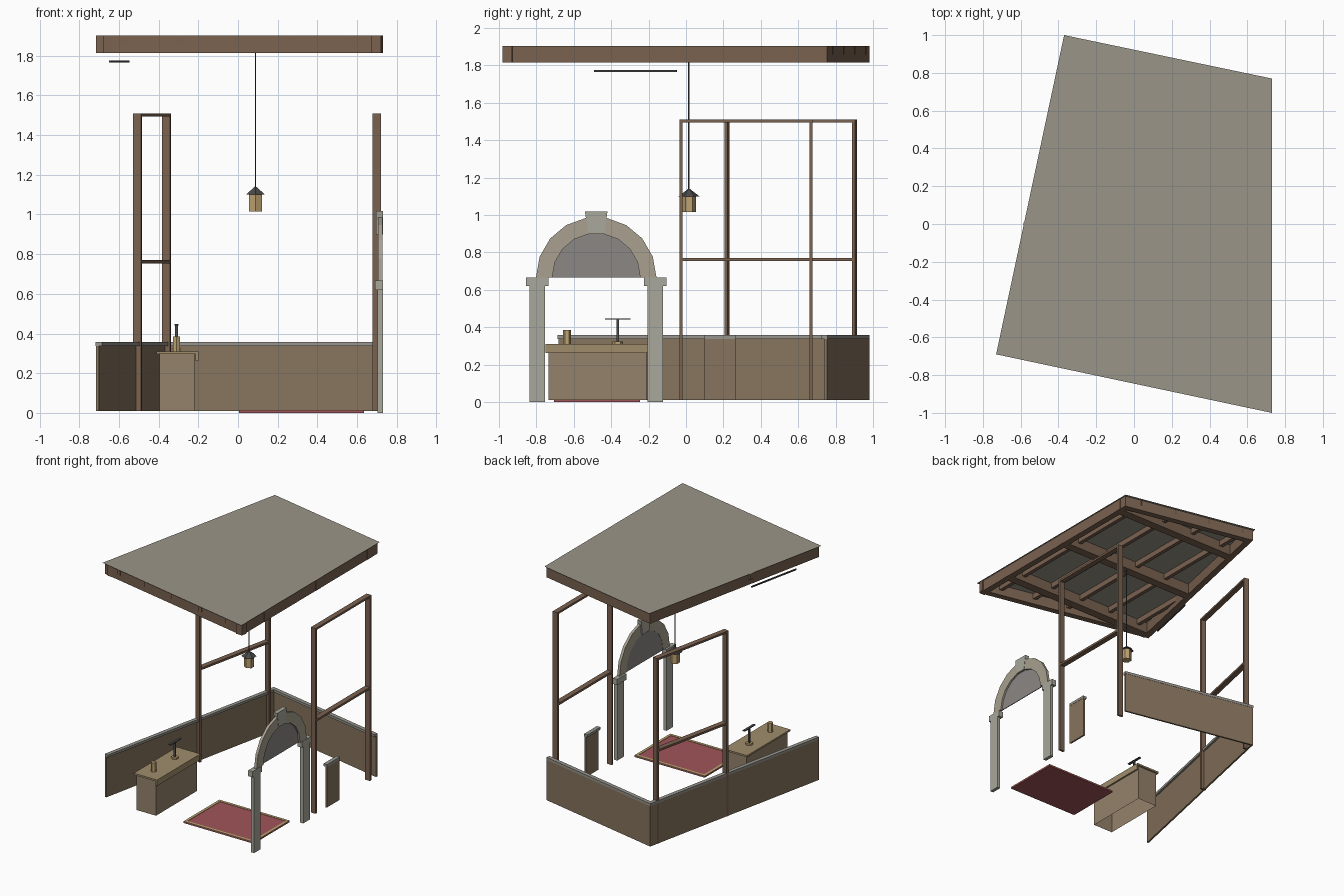
import bpy, bmesh, math
from mathutils import Matrix, Vector

if "Cube" in bpy.data.objects:
    bpy.data.objects.remove(bpy.data.objects["Cube"])


def mat(name, hexcol):
    m = bpy.data.materials.new(name)
    ch = [int(hexcol[i:i + 2], 16) / 255 for i in (0, 2, 4)]
    m.diffuse_color = [(c / 12.92 if c < 0.04 else ((c + 0.055) / 1.055) ** 2.4) for c in ch] + [1]
    m.use_nodes = True
    m.node_tree.nodes["Principled BSDF"].inputs["Base Color"].default_value = m.diffuse_color
    return m


WOOD = mat("wood", "7A6250")
PANEL = mat("panel", "87745E")
COUNTER = mat("counter_wood", "94826B")
TOP = mat("counter_top", "A08D6C")
STONE = mat("stone", "A9A89C")
VOUSS = mat("arch_stone", "A8A090")
TYMP = mat("tympanum", "8C8785")
ROOF = mat("roof", "9A9588")
RED = mat("rug_red", "A05558")
BRASS = mat("brass", "BCA272")
IRON = mat("iron", "4A4A4A")
CAP = mat("cap", "96948C")


def finish(name, bm, material):
    bmesh.ops.recalc_face_normals(bm, faces=bm.faces)
    me = bpy.data.meshes.new(name)
    bm.to_mesh(me)
    bm.free()
    ob = bpy.data.objects.new(name, me)
    me.materials.append(material)
    bpy.context.collection.objects.link(ob)
    return ob


def box(name, x0, x1, y0, y1, z0, z1, material, open_bottom=False):
    bm = bmesh.new()
    m = Matrix.Translation(((x0 + x1) / 2, (y0 + y1) / 2, (z0 + z1) / 2))
    bmesh.ops.create_cube(bm, size=1, matrix=m @ Matrix.Diagonal((x1 - x0, y1 - y0, z1 - z0, 1)))
    if open_bottom:
        low = [f for f in bm.faces if f.calc_center_median().z < z0 + 1e-5]
        bmesh.ops.delete(bm, geom=low, context='FACES_ONLY')
    return finish(name, bm, material)


def bar(name, p, q, width, z0, z1, material, off=0.0):
    # Straight timber from p to q in plan; off moves it to the left of p->q
    p, q = Vector(p), Vector(q)
    d = q - p
    n = Vector((-d.y, d.x)).normalized()
    c = (p + q) / 2 + n * off
    m = (Matrix.Translation((c.x, c.y, (z0 + z1) / 2)) @ Matrix.Rotation(math.atan2(d.y, d.x), 4, 'Z')
         @ Matrix.Diagonal((d.length, width, z1 - z0, 1)))
    bm = bmesh.new()
    bmesh.ops.create_cube(bm, size=1, matrix=m)
    return finish(name, bm, material)


def cone(name, x, y, z0, z1, r0, r1, sides, material):
    bm = bmesh.new()
    bmesh.ops.create_cone(bm, cap_ends=True, segments=sides, radius1=r0, radius2=r1, depth=z1 - z0,
                          matrix=Matrix.Translation((x, y, (z0 + z1) / 2)))
    return finish(name, bm, material)


def prism_x(name, pts, x0, x1, material):
    # (y, z) outline extruded along x
    bm = bmesh.new()
    f = bm.faces.new([bm.verts.new((x0, y, z)) for y, z in pts])
    r = bmesh.ops.extrude_face_region(bm, geom=[f])
    bmesh.ops.translate(bm, vec=(x1 - x0, 0, 0),
                        verts=[v for v in r['geom'] if isinstance(v, bmesh.types.BMVert)])
    return finish(name, bm, material)


# Plan of the room, anticlockwise from front left
FL, FR, BR, BL = (-0.715, -0.68), (0.72, -0.98), (0.72, 0.755), (-0.365, 0.98)

# Roof sheet
bm = bmesh.new()
bm.faces.new([bm.verts.new((x, y, 1.905)) for x, y in
              ((-0.73, -0.69), (0.73, -1.0), (0.73, 0.77), (-0.37, 1.0))])
finish("roof_sheet", bm, ROOF)

# Perimeter beams
for name, p, q in (("front", FL, FR), ("right", FR, BR), ("back", BR, BL), ("left", BL, FL)):
    bar(name + "_roof_beam", p, q, 0.05, 1.815, 1.903, WOOD, 0.025)


def left_x(y):
    return -0.715 + (y + 0.68) * 0.2108


# Cross beams and rafters
for i, y in enumerate((-0.66, 0.0, 0.66)):
    box(f"cross_beam_{i}", left_x(y) + 0.03, 0.722, y - 0.035, y + 0.035, 1.815, 1.902, WOOD)
for i in range(5):
    x = -0.57 + 0.285 * i
    y0 = -0.68 - 0.209 * (x + 0.715)
    y1 = min(0.98 - 0.2074 * (x + 0.365), -0.68 + (x + 0.715) / 0.2108)
    box(f"rafter_{i}", x - 0.015, x + 0.015, y0 - 0.004, y1, 1.858, 1.902, WOOD)

# Low panelled walls with caps
for name, p, q in (("left", BL, FL), ("back", BR, BL), ("right", (0.726, 0.10), (0.726, 0.265))):
    bar(name + "_low_wall", p, q, 0.014, 0.01, 0.338, PANEL, 0.007)
    bar(name + "_wall_cap", p, q, 0.032, 0.338, 0.358, CAP, 0.014)


# Tall window frames: two posts, head rail, middle rail
def frame(name, p, q):
    p, q = Vector(p), Vector(q)
    d = (q - p).normalized() * 0.009
    for i, c in enumerate((p, q)):
        bar(f"{name}_post_{i}", c - d, c + d, 0.043, 0.01, 1.51, WOOD)
    bar(name + "_head_rail", p, q, 0.043, 1.494, 1.51, WOOD)
    bar(name + "_middle_rail", p, q, 0.043, 0.753, 0.77, WOOD)


frame("right_frame", (0.699, -0.027), (0.699, 0.668))
frame("left_frame", (-0.507, 0.218), (-0.361, 0.90))

# Arch: pillars, capitals, ring blocks, keystone, infill
CY, CZ, RO, RI, N = -0.48, 0.667, 0.322, 0.235, 9


def polar(r, k):
    a = math.pi * k / N
    return (CY + r * math.cos(a), CZ + r * math.sin(a))


for side, s in (("near", -1), ("far", 1)):
    y = CY + s * 0.315
    box(side + "_arch_pillar", 0.702, 0.73, y - 0.042, y + 0.042, 0, 0.62, STONE)
    box(side + "_arch_capital", 0.69, 0.73, y - 0.06, y + 0.06, 0.62, 0.667, STONE)
for k in range(N):
    prism_x(f"arch_block_{k}", [polar(RI, k), polar(RO, k), polar(RO, k + 1), polar(RI, k + 1)],
            0.706, 0.728, VOUSS)
prism_x("keystone", [(CY - 0.043, 0.90), (CY + 0.043, 0.90), (CY + 0.06, 1.018), (CY - 0.06, 1.018)],
        0.696, 0.73, STONE)
prism_x("arch_infill", [polar(RI, k) for k in range(N + 1)], 0.708, 0.714, TYMP)

# Service counter
box("counter_body", -0.395, -0.22, -0.735, -0.21, 0.01, 0.298, COUNTER, True)
box("counter_top", -0.41, -0.20, -0.75, -0.195, 0.296, 0.31, TOP)
box("counter_lip", -0.213, -0.20, -0.75, -0.205, 0.262, 0.296, TOP)

# Cup and small balance on the counter
cone("cup", -0.31, -0.637, 0.31, 0.385, 0.021, 0.021, 6, BRASS)
cone("balance_base", -0.31, -0.365, 0.31, 0.325, 0.027, 0.027, 6, BRASS)
box("balance_stem", -0.318, -0.302, -0.371, -0.359, 0.325, 0.443, IRON)
box("balance_arm", -0.32, -0.30, -0.432, -0.297, 0.441, 0.448, IRON)

# Rug with trim
X0, X1, Y0, Y1 = 0.005, 0.635, -0.705, -0.247
box("rug", X0, X1, Y0, Y1, 0.0, 0.011, RED)
W = 0.022
for i, (a, b, c, d) in enumerate(((X0, X1, Y0, Y0 + W), (X0, X1, Y1 - W, Y1),
                                  (X0, X0 + W, Y0 + W, Y1 - W), (X1 - W, X1, Y0 + W, Y1 - W))):
    box(f"rug_trim_{i}", a, b, c, d, 0.010, 0.014, BRASS)

# Hanging lantern
LX, LY = 0.088, 0.016
cone("lantern_cord", LX, LY, 1.13, 1.815, 0.004, 0.004, 6, IRON)
cone("lantern_hood", LX, LY, 1.10, 1.14, 0.056, 0.004, 6, IRON)
cone("lantern_body", LX, LY, 1.015, 1.10, 0.037, 0.037, 6, BRASS)

# Curtain rod by the left wall
bar("curtain_rod", (-0.645, -0.49), (-0.552, -0.05), 0.01, 1.765, 1.775, IRON)
